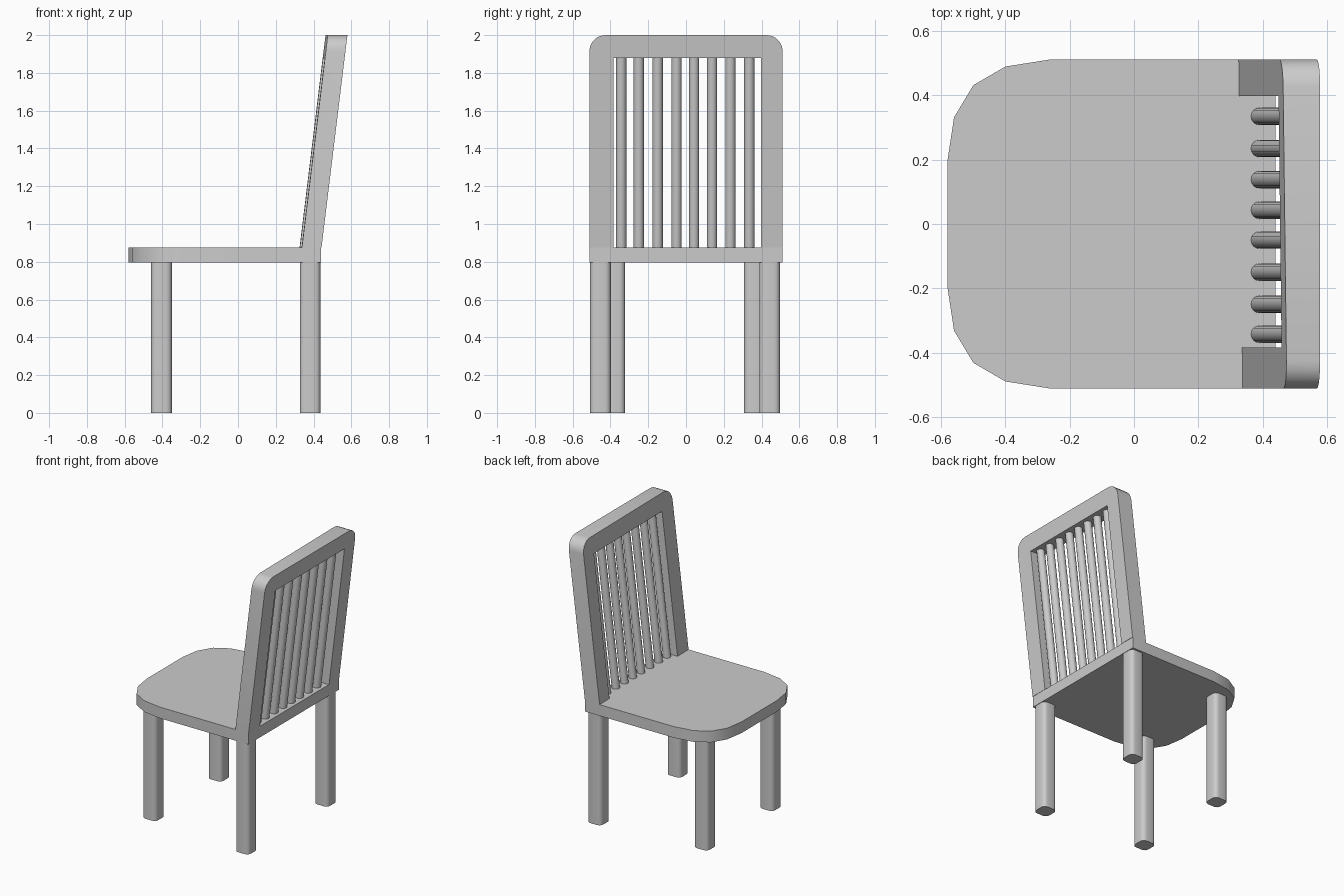
import bpy, bmesh, math

if "Cube" in bpy.data.objects:
    bpy.data.objects.remove(bpy.data.objects["Cube"])


def loft(name, lower, upper):
    """Solid between two matching closed rings of 3D points."""
    bm = bmesh.new()
    a = [bm.verts.new(p) for p in lower]
    b = [bm.verts.new(p) for p in upper]
    bm.faces.new(a)
    bm.faces.new(b)
    n = len(a)
    for i in range(n):
        j = (i + 1) % n
        bm.faces.new((a[i], a[j], b[j], b[i]))
    bmesh.ops.recalc_face_normals(bm, faces=bm.faces)
    mesh = bpy.data.meshes.new(name)
    bm.to_mesh(mesh)
    bm.free()
    ob = bpy.data.objects.new(name, mesh)
    bpy.context.collection.objects.link(ob)
    bpy.ops.object.select_all(action='DESELECT')
    ob.select_set(True)
    bpy.context.view_layer.objects.active = ob
    bpy.ops.object.shade_smooth_by_angle(angle=math.radians(32))
    return ob


def arc(cx, cy, r, start, steps=5):
    """Quarter circle, counter-clockwise from start degrees."""
    return [(cx + r * math.cos(math.radians(start + 90 * i / steps)),
             cy + r * math.sin(math.radians(start + 90 * i / steps)))
            for i in range(steps + 1)]


SEAT_LOW, SEAT_TOP, TOP = 0.795, 0.875, 2.0
SLOPE = 0.122  # backward lean of the backrest

# Seat: straight rear, rounded front corners
half = [(0.44, 0.512), (-0.26, 0.512), (-0.40, 0.49), (-0.50, 0.432),
        (-0.56, 0.332), (-0.58, 0.20)]
outline = half + [(x, -y) for x, y in reversed(half)]
loft("seat", [(x, y, SEAT_LOW) for x, y in outline],
     [(x, y, SEAT_TOP) for x, y in outline])

# Legs: rounded square posts
def leg(name, x, y, h=0.055, r=0.03):
    ring = []
    for sx, sy, start in ((1, 1, 0), (-1, 1, 90), (-1, -1, 180), (1, -1, 270)):
        ring += arc(x + sx * (h - r), y + sy * (h - r), r, start, 4)
    loft(name, [(px, py, 0) for px, py in ring],
         [(px, py, SEAT_LOW + 0.01) for px, py in ring])

leg("front_leg_left", -0.405, -0.377)
leg("front_leg_right", -0.405, 0.362)
leg("back_leg_left", 0.382, -0.453)
leg("back_leg_right", 0.382, 0.443)

# Backrest frame: leaning arch with rounded top corners
R = 0.085
frame = [(0.512, SEAT_TOP)]
frame += arc(0.512 - R, TOP - R, R, 0)
frame += arc(-0.512 + R, TOP - R, R, 90)
frame += [(-0.512, SEAT_TOP), (-0.385, SEAT_TOP), (-0.385, 1.88),
          (0.398, 1.88), (0.398, SEAT_TOP)]

def lean(z):
    return SLOPE * (z - SEAT_TOP)

loft("backrest_frame",
     [(0.332 - 0.012 * y + lean(z), y, z) for y, z in frame],
     [(0.442 + lean(z), y, z) for y, z in frame])

# Spindles: round leaning rods between seat and top rail
for i, y in enumerate((-0.343, -0.25, -0.15, -0.05, 0.043, 0.138, 0.235, 0.335)):
    circle = [(0.391 + 0.027 * math.cos(math.tau * k / 16),
               y + 0.027 * math.sin(math.tau * k / 16)) for k in range(16)]
    loft(f"spindle_{i + 1}",
         [(px + lean(0.87), py, 0.87) for px, py in circle],
         [(px + lean(1.89), py, 1.89) for px, py in circle])
